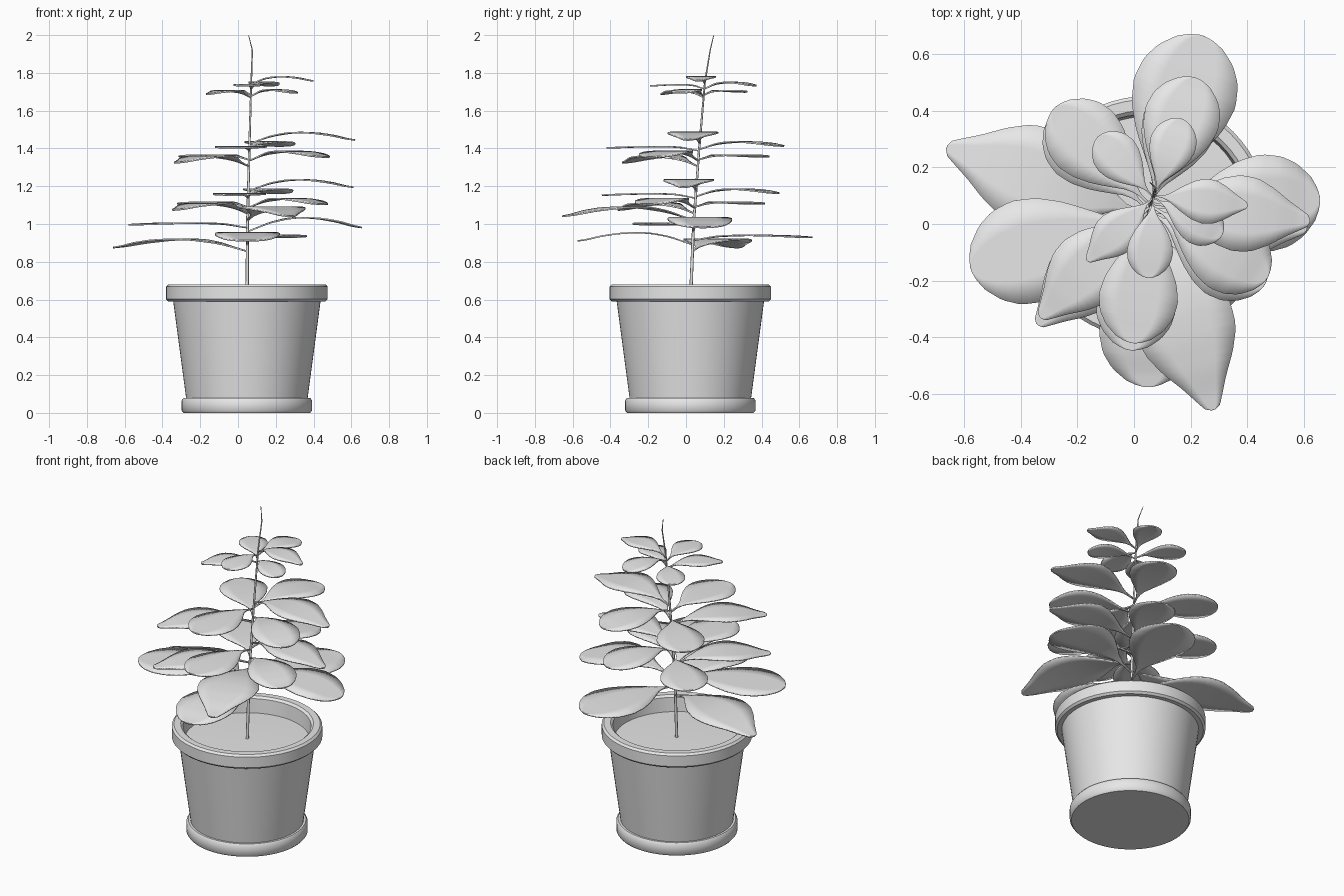
import bpy
import bmesh
import math
from mathutils import Vector

cube = bpy.data.objects.get("Cube")
if cube:
    bpy.data.objects.remove(cube, do_unlink=True)

# Single plain clay material
clay = bpy.data.materials.new("light_grey")
clay.use_nodes = True
GREY = (0.8, 0.8, 0.8, 1)
clay.diffuse_color = GREY
clay.node_tree.nodes["Principled BSDF"].inputs["Base Color"].default_value = GREY

POT_X, POT_Y = 0.047, 0.023


def finish(bm, name, angle):
    """Turn a bmesh into a smooth shaded object."""
    bmesh.ops.recalc_face_normals(bm, faces=bm.faces)
    mesh = bpy.data.meshes.new(name)
    bm.to_mesh(mesh)
    bm.free()
    mesh.materials.append(clay)
    obj = bpy.data.objects.new(name, mesh)
    bpy.context.collection.objects.link(obj)
    bpy.ops.object.select_all(action="DESELECT")
    obj.select_set(True)
    bpy.context.view_layer.objects.active = obj
    bpy.ops.object.shade_smooth_by_angle(angle=math.radians(angle))
    return obj


def lathe(name, profile, steps=64):
    """Spin a (radius, height) profile around the pot axis."""
    bm = bmesh.new()
    verts = [bm.verts.new((r, 0, z)) for r, z in profile]
    edges = [bm.edges.new(pair) for pair in zip(verts, verts[1:])]
    bmesh.ops.spin(bm, geom=verts + edges, cent=(0, 0, 0), axis=(0, 0, 1),
                   angle=math.tau, steps=steps)
    bmesh.ops.remove_doubles(bm, verts=bm.verts, dist=0.0005)
    obj = finish(bm, name, 40)
    obj.location = (POT_X, POT_Y, 0)
    return obj


def interpolate(points, t):
    """Piecewise smooth lookup in a list of (t, value) pairs."""
    for (a, va), (b, vb) in zip(points, points[1:]):
        if t <= b:
            return va + (vb - va) * (t - a) / (b - a)
    return points[-1][1]


# Pot with foot ring, tapered body, thick rim and hollow mouth
lathe("pot", [
    (0, 0), (0.335, 0), (0.345, 0.012), (0.345, 0.066), (0.335, 0.08),
    (0.322, 0.08), (0.39, 0.59), (0.416, 0.59), (0.428, 0.602),
    (0.428, 0.668), (0.416, 0.68), (0.378, 0.68), (0.364, 0.668),
    (0.355, 0.57)])
lathe("soil", [(0, 0.588), (0.2, 0.587), (0.36, 0.582)])

# Slender leaning stem
stem_points = [Vector(p) for p in (
    (0.048, 0.023, 0.57), (0.05, 0.04, 1.0), (0.06, 0.07, 1.4),
    (0.07, 0.1, 1.75), (0.076, 0.128, 1.92), (0.056, 0.147, 2.0))]
stem_curve = bpy.data.curves.new("stem", "CURVE")
stem_curve.dimensions = "3D"
stem_curve.bevel_depth = 0.009
stem_curve.bevel_resolution = 2
stem_curve.use_fill_caps = True
spline = stem_curve.splines.new("POLY")
spline.points.add(len(stem_points) - 1)
for i, (point, co) in enumerate(zip(spline.points, stem_points)):
    point.co = (*co, 1)
    point.radius = 1 - 0.16 * i
stem_curve.materials.append(clay)
bpy.context.collection.objects.link(bpy.data.objects.new("stem", stem_curve))


def stem_at(z):
    x = interpolate([(p.z, p.x) for p in stem_points], z)
    y = interpolate([(p.z, p.y) for p in stem_points], z)
    return Vector((x, y, z))


# Half width along the length of the two leaf shapes
ROUND = [(0, 0.03), (0.12, 0.04), (0.2, 0.14), (0.3, 0.4), (0.42, 0.69),
         (0.55, 0.91), (0.68, 1), (0.8, 0.92), (0.89, 0.73),
         (0.96, 0.45), (0.99, 0.22), (1, 0.05)]
POINTED = [(0, 0.03), (0.1, 0.04), (0.18, 0.2), (0.3, 0.56), (0.42, 0.86),
           (0.54, 1), (0.65, 0.96), (0.76, 0.74), (0.86, 0.46),
           (0.94, 0.27), (0.985, 0.16), (1, 0.04)]


def leaf(name, x, y, z, arch, shape):
    """Arched blade from the stem to a tip at x, y; z is the crest."""
    start = stem_at(z - arch - 0.015)
    span = Vector((x - start.x, y - start.y, 0))
    side = Vector((-span.y, span.x, 0)) * (0.285 if shape is ROUND else 0.24)
    heights = [(0, start.z), (0.2, z - arch * 0.45), (0.36, z - arch * 0.08),
               (0.5, z), (0.65, z - arch * 0.12), (0.8, z - arch * 0.4),
               (0.92, z - arch * 0.75), (1, z - arch * 0.9)]
    bm = bmesh.new()
    rows = []
    for i in range(29):
        t = math.sin(i / 28 * math.pi / 2)
        centre = start + span * t
        centre.z = interpolate(heights, t)
        half = side * interpolate(shape, t)
        rows.append([bm.verts.new(centre + half * u)
                     for u in (-1, -0.5, 0, 0.5, 1)])
    for low, high in zip(rows, rows[1:]):
        for k in range(4):
            bm.faces.new((low[k], low[k + 1], high[k + 1], high[k]))
    bmesh.ops.smooth_vert(bm, verts=[v for row in rows[2:-2] for v in row],
                          factor=0.2, use_axis_z=True)
    obj = finish(bm, name, 50)
    solid = obj.modifiers.new("thickness", "SOLIDIFY")
    solid.thickness = 0.008
    solid.offset = 0


# Leaf whorls: tip x, tip y, crest height, arch, outline
lower = {
    "back": (0.24, 0.665, 0.94, 0.012, ROUND),
    "back_right": (-0.66, 0.27, 0.92, 0.05, POINTED),
    "front_right": (-0.575, -0.16, 1.005, 0.01, ROUND),
    "left": (0.655, 0.09, 1.035, 0.06, ROUND),
    "front_left": (0.28, -0.655, 1.09, 0.055, POINTED),
    "front": (0.05, -0.575, 0.955, 0.05, ROUND),
}
middle = {
    "back": (0.22, 0.515, 1.435, 0.025, ROUND),
    "back_right": (-0.28, 0.41, 1.365, 0.01, ROUND),
    "left": (0.62, 0.01, 1.485, 0.045, POINTED),
    "front_left": (0.47, -0.19, 1.385, 0.035, ROUND),
    "front_right": (-0.33, -0.33, 1.36, 0.04, POINTED),
    "front": (-0.005, -0.42, 1.41, 0.008, ROUND),
}
upper = {
    "back": (0.17, 0.37, 1.75, 0.02, ROUND),
    "back_right": (-0.125, 0.31, 1.706, 0.008, ROUND),
    "left": (0.4, 0.065, 1.78, 0.025, POINTED),
    "front_left": (0.31, -0.04, 1.71, 0.018, ROUND),
    "front_right": (-0.165, -0.13, 1.705, 0.02, POINTED),
    "front": (0.05, -0.19, 1.738, 0.008, ROUND),
}
SHIFT = Vector((-0.01, -0.025, -0.25))
for tier, leaves in (("lower", lower), ("middle", middle), ("upper", upper)):
    for place, (x, y, z, arch, shape) in leaves.items():
        leaf(f"{tier}_leaf_{place}", x, y, z, arch, shape)
        # The middle whorl repeats once further down the stem
        if leaves is middle:
            leaf(f"low_middle_leaf_{place}", x + SHIFT.x, y + SHIFT.y,
                 z + SHIFT.z, arch, shape)
